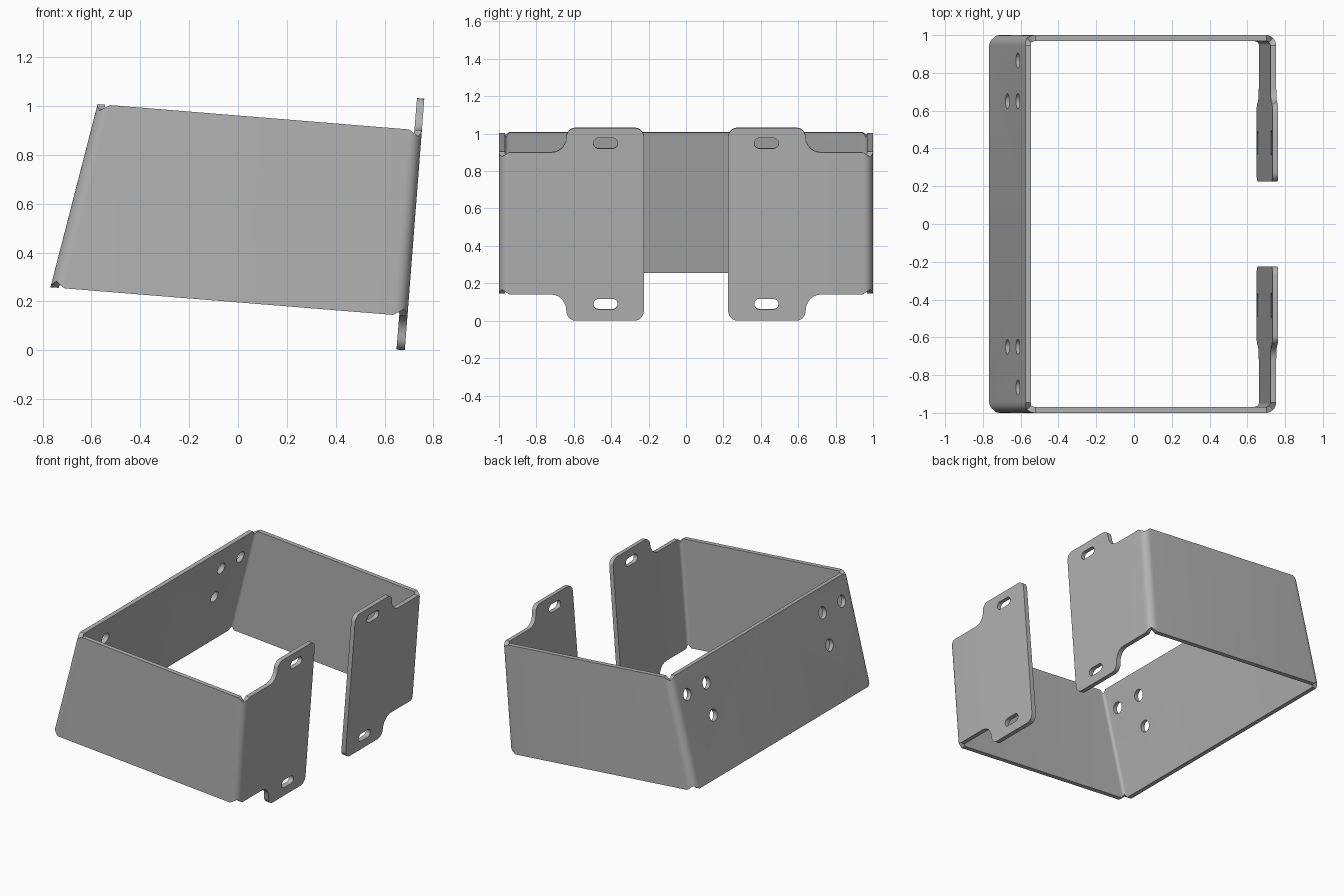
import bpy, bmesh
from math import sin, cos, pi, radians
from mathutils import Vector

if "Cube" in bpy.data.objects:
    bpy.data.objects.remove(bpy.data.objects["Cube"])

DEPTH, THICK, BEND = 1.395, 0.032, 0.055   # plan depth, sheet thickness, outer bend radius
WALL = 0.76                                # height of the walls
BACK = Vector((-0.768, 0, 0.258)), Vector((-0.575, 0, 1.008))
FRONT = Vector((0.694, 0, 0.14)), Vector((0.753, 0, 0.90))

steel = bpy.data.materials.new("grey steel")
steel.use_nodes = True
grey = (0.45, 0.45, 0.45, 1)
steel.diffuse_color = grey
steel.node_tree.nodes["Principled BSDF"].inputs["Base Color"].default_value = grey


def place(d, y, v):
    """Plan depth, width and height fraction to a point on the sloping walls."""
    b, f = BACK[0].lerp(BACK[1], v), FRONT[0].lerp(FRONT[1], v)
    p = b + (f - b) * (d / DEPTH)
    return Vector((p.x, y, p.z))


def arc(n=6):
    return [pi / 2 * i / n for i in range(n + 1)]


def new_object(name, bm):
    mesh = bpy.data.meshes.new(name)
    bmesh.ops.recalc_face_normals(bm, faces=bm.faces)
    bm.to_mesh(mesh)
    bm.free()
    mesh.materials.append(steel)
    obj = bpy.data.objects.new(name, mesh)
    bpy.context.collection.objects.link(obj)
    return obj


# Tab outline: (y, rise beyond the wall edge), rounded corners then a concave fillet
tab = [(0.225 + 0.05 * (1 - cos(a)), 0.08 + 0.05 * sin(a)) for a in arc()]
tab += [(0.59 + 0.05 * sin(a), 0.08 + 0.05 * cos(a)) for a in arc()]
tab += [(0.72 - 0.08 * cos(a), 0.08 - 0.08 * sin(a)) for a in arc()][1:]

# Columns around half of the sheet: outer plan point, inner plan point, rise
columns = [((DEPTH, y), (DEPTH - THICK, y), rise) for y, rise in tab]
for centre, start in ((DEPTH - BEND, 0), (BEND, pi / 2)):
    for a in arc(8):
        c, s = cos(start + a), sin(start + a)
        notch = -0.025 * (1 - abs(a / (pi / 4) - 1))
        r = BEND - THICK
        columns.append(((centre + BEND * c, 1 - BEND + BEND * s),
                        (centre + r * c, 1 - BEND + r * s), notch))
columns.append(((0, 0), (THICK, 0), 0))

# Folded sheet: skin the columns, leaving the mirror plane open
bm = bmesh.new()
rings = []
for outer, inner, rise in columns:
    low, high = -rise * 1.077 / WALL, 1 + rise / WALL
    rings.append([bm.verts.new(place(*p, v)) for p, v in
                  ((outer, low), (outer, high), (inner, high), (inner, low))])
for r0, r1 in zip(rings, rings[1:]):
    for i in range(4):
        j = (i + 1) % 4
        bm.faces.new((r0[i], r0[j], r1[j], r1[i]))
bm.faces.new(rings[0])
bracket = new_object("folded_bracket", bm)

# Cutters for the tab slots and the back holes
cut = bmesh.new()


def add_hole(x, y, z, up, radius, half_straight=0):
    up = up.normalized()
    axis = Vector((up.z, 0, -up.x)) * 0.12
    ends = ([], [])
    for i in range(32):
        a = 2 * pi * (i + 0.5) / 32
        side = half_straight if cos(a) > 0 else -half_straight
        p = Vector((x, y + side + radius * cos(a), z)) + up * radius * sin(a)
        ends[0].append(cut.verts.new(p - axis))
        ends[1].append(cut.verts.new(p + axis))
    for ring in ends:
        cut.faces.new(ring)
    for i in range(32):
        j = (i + 1) % 32
        cut.faces.new((ends[0][i], ends[0][j], ends[1][j], ends[1][i]))


for side in (-1, 1):
    for x, z in ((0.673, 0.09), (0.74, 0.95)):
        add_hole(x, side * 0.43, z, FRONT[1] - FRONT[0], 0.028, 0.037)
    for x, y, z in ((-0.615, 0.865, 0.853), (-0.615, 0.65, 0.853), (-0.67, 0.65, 0.639)):
        add_hole(x, side * y, z, BACK[1] - BACK[0], 0.04)
cutter = new_object("hole_cutter", cut)
cutter.hide_render = True

# Mirror, cut and shade
mirror = bracket.modifiers.new("mirror", 'MIRROR')
mirror.use_axis = (False, True, False)
holes = bracket.modifiers.new("holes", 'BOOLEAN')
holes.operation = 'DIFFERENCE'
holes.solver = 'EXACT'
holes.object = cutter

bpy.ops.object.select_all(action='DESELECT')
bracket.select_set(True)
bpy.context.view_layer.objects.active = bracket
for name in ("mirror", "holes"):
    bpy.ops.object.modifier_apply(modifier=name)
bpy.data.objects.remove(cutter)
bpy.ops.object.shade_smooth_by_angle(angle=radians(30))
